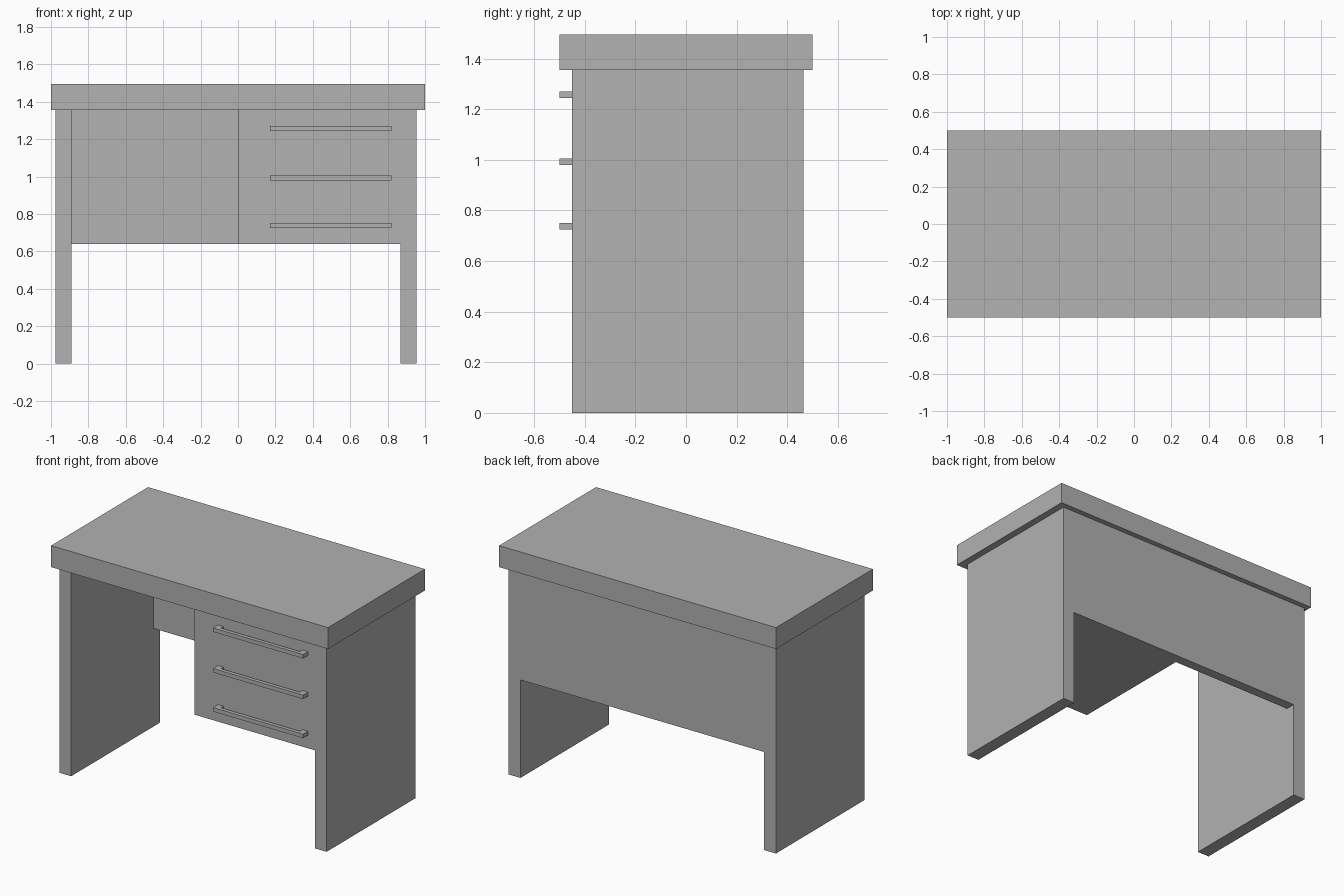
import bpy
import bmesh

cube = bpy.data.objects.get("Cube")
if cube:
    bpy.data.objects.remove(cube, do_unlink=True)

grey = bpy.data.materials.new("plain_grey")
grey.use_nodes = True
colour = (0.445, 0.445, 0.445, 1)
grey.diffuse_color = colour
grey.node_tree.nodes["Principled BSDF"].inputs["Base Color"].default_value = colour


def prism(name, outline, bottom, top):
    """Extrude a plan outline from bottom to top."""
    bm = bmesh.new()
    face = bm.faces.new([bm.verts.new((x, y, bottom)) for x, y in outline])
    grown = bmesh.ops.extrude_face_region(bm, geom=[face])["geom"]
    moved = [v for v in grown if isinstance(v, bmesh.types.BMVert)]
    bmesh.ops.translate(bm, verts=moved, vec=(0, 0, top - bottom))
    bmesh.ops.recalc_face_normals(bm, faces=bm.faces)
    mesh = bpy.data.meshes.new(name)
    bm.to_mesh(mesh)
    bm.free()
    mesh.materials.append(grey)
    obj = bpy.data.objects.new(name, mesh)
    bpy.context.collection.objects.link(obj)
    return obj


def box(name, x0, x1, y0, y1, z0, z1):
    return prism(name, [(x0, y0), (x1, y0), (x1, y1), (x0, y1)], z0, z1)


FRONT, BACK, PANEL = -0.45, 0.465, 0.40
UNDERSIDE, APRON = 1.355, 0.64

# Table top and side slabs
box("table_top", -1, 1, -0.5, 0.5, UNDERSIDE, 1.495)
box("right_leg", -0.975, -0.89, FRONT, BACK, 0, UNDERSIDE)
box("left_leg", 0.87, 0.955, FRONT, BACK, 0, UNDERSIDE)

# Back panel and drawer cabinet
box("back_panel", -0.89, 0.87, PANEL, BACK, APRON, UNDERSIDE)
box("drawer_cabinet", 0, 0.87, FRONT, PANEL, APRON, UNDERSIDE)

# U-shaped drawer pulls
x0, x1, post, bar = 0.17, 0.82, 0.04, -0.475
pull = [(x0, -0.5), (x1, -0.5), (x1, FRONT), (x1 - post, FRONT),
        (x1 - post, bar), (x0 + post, bar), (x0 + post, FRONT), (x0, FRONT)]
for label, z in (("top", 1.245), ("middle", 0.98), ("bottom", 0.725)):
    prism(label + "_drawer_handle", pull, z, z + 0.026)
